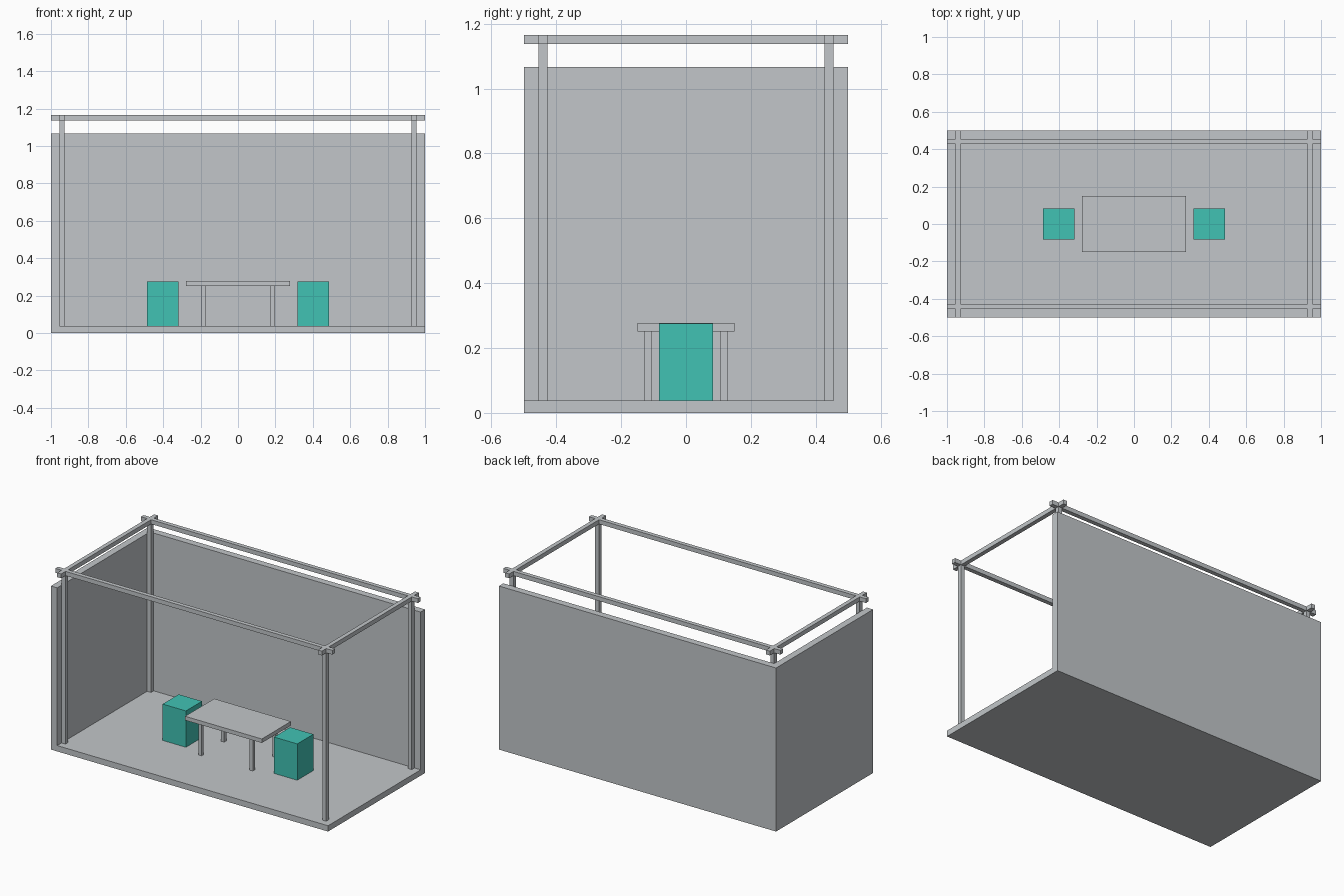
import bpy

cube = bpy.data.objects.get("Cube")
if cube:
    bpy.data.objects.remove(cube, do_unlink=True)


def make_material(name, color):
    mat = bpy.data.materials.new(name)
    mat.use_nodes = True
    mat.diffuse_color = color
    mat.node_tree.nodes["Principled BSDF"].inputs["Base Color"].default_value = color
    return mat


GREY = make_material("light grey", (0.54, 0.565, 0.585, 1))
TEAL = make_material("teal", (0.053, 0.54, 0.456, 1))


def box(name, x, y, z, mat=GREY):
    """Box spanning the given (low, high) range on each axis."""
    bpy.ops.mesh.primitive_cube_add(size=1)
    ob = bpy.context.object
    ob.name = name
    spans = (x, y, z)
    ob.location = [(a + b) / 2 for a, b in spans]
    ob.scale = [b - a for a, b in spans]
    bpy.ops.object.transform_apply(location=False, rotation=False, scale=True)
    ob.data.materials.append(mat)
    return ob


def around(center, width):
    return (center - width / 2, center + width / 2)


HALF_X, HALF_Y = 1.0, 0.5
WALL = 0.045
FLOOR = 0.038
WALL_TOP = 1.067
BEAM_LOW, BEAM_TOP = 1.137, 1.165
BAR = 0.028
POST_X = HALF_X - WALL - BAR / 2
POST_Y = HALF_Y - WALL - BAR / 2
SIDES = (("left", 1), ("right", -1))
ENDS = (("front", -1), ("back", 1))

# Floor and two walls
box("floor", (WALL - HALF_X, HALF_X), (-HALF_Y, HALF_Y - WALL), (0, FLOOR))
box("back_wall", (-HALF_X, HALF_X), (HALF_Y - WALL, HALF_Y), (0, WALL_TOP))
box("right_wall", (-HALF_X, WALL - HALF_X), (-HALF_Y, HALF_Y - WALL), (0, WALL_TOP))

# Open frame: posts and crossing top beams
for end, sy in ENDS:
    box(end + "_beam", (-HALF_X, HALF_X), around(sy * POST_Y, BAR), (BEAM_LOW, BEAM_TOP))
    for side, sx in SIDES:
        box(f"{end}_{side}_post", around(sx * POST_X, BAR),
            around(sy * POST_Y, BAR), (FLOOR, BEAM_LOW))
for side, sx in SIDES:
    box(side + "_beam", around(sx * POST_X, BAR), (-HALF_Y, HALF_Y), (BEAM_LOW, BEAM_TOP))

# Table
TABLE_LOW, TABLE_TOP = 0.251, 0.277
box("table_top", around(0, 0.554), around(0, 0.3), (TABLE_LOW, TABLE_TOP))
for end, sy in ENDS:
    for side, sx in SIDES:
        box(f"table_{end}_{side}_leg", around(sx * 0.185, 0.023),
            around(sy * 0.117, 0.023), (FLOOR, TABLE_LOW))

# Block stools
for side, sx in SIDES:
    box(side + "_stool", around(sx * 0.402, 0.168), around(0, 0.166), (FLOOR, 0.275), TEAL)
